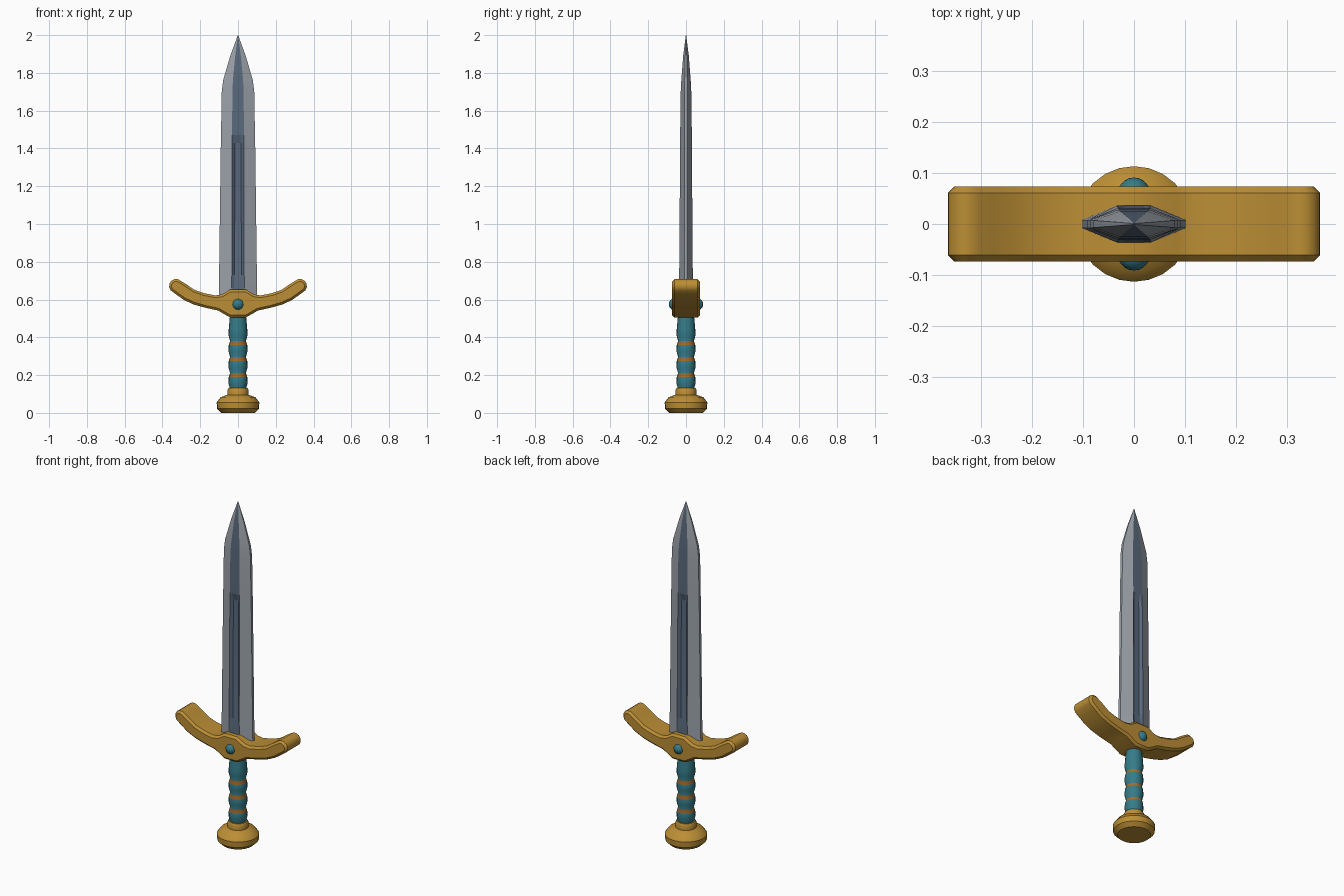
import bpy, bmesh, math
from mathutils import Matrix

cube = bpy.data.objects.get("Cube")
if cube:
    bpy.data.objects.remove(cube, do_unlink=True)


def material(name, rgb):
    m = bpy.data.materials.new(name)
    m.use_nodes = True
    m.diffuse_color = (*rgb, 1)
    m.node_tree.nodes["Principled BSDF"].inputs["Base Color"].default_value = (*rgb, 1)
    return m


gold = material("gold", (0.50, 0.27, 0.035))
teal = material("teal", (0.035, 0.20, 0.25))
copper = material("copper", (0.36, 0.15, 0.03))
steel = material("steel", (0.33, 0.36, 0.40))
dark_steel = material("dark steel", (0.10, 0.14, 0.20))


def finish(name, bm, mats, angle=35):
    bmesh.ops.recalc_face_normals(bm, faces=bm.faces)
    mesh = bpy.data.meshes.new(name)
    bm.to_mesh(mesh)
    bm.free()
    for m in mats:
        mesh.materials.append(m)
    mesh.shade_smooth()
    mesh.set_sharp_from_angle(angle=math.radians(angle))
    ob = bpy.data.objects.new(name, mesh)
    bpy.context.collection.objects.link(ob)
    return ob


def loft(bm, rings, pick=lambda level, side: 0):
    """Skin a stack of closed rings and cap both ends."""
    loops = [[bm.verts.new(p) for p in ring] for ring in rings]
    n = len(loops[0])
    for k, (a, b) in enumerate(zip(loops, loops[1:])):
        for i in range(n):
            j = (i + 1) % n
            face = bm.faces.new((a[i], a[j], b[j], b[i]))
            face.material_index = pick(k, i)
    bm.faces.new(loops[0])
    bm.faces.new(loops[-1])


def lathe(name, profile, mats, sides=24, pick=lambda level, side: 0):
    bm = bmesh.new()
    turn = [2 * math.pi * i / sides for i in range(sides)]
    loft(bm, [[(r * math.cos(t), r * math.sin(t), z) for t in turn]
              for r, z in profile], pick)
    return finish(name, bm, mats)


# Pommel with collar
lathe("pommel", [(0.088, 0), (0.111, 0.022), (0.113, 0.055), (0.092, 0.083),
                 (0.056, 0.096), (0.056, 0.122), (0.05, 0.132)], [gold])

# Grip: swelling sections, each closed by a thin band
grip_profile, band_levels = [(0.042, 0.125)], set()
for i in range(4):
    z = 0.19 + 0.085 * i
    grip_profile += [(0.050, z - 0.035), (0.049, z)]
    if i < 3:
        band_levels.add(len(grip_profile) - 1)
        grip_profile += [(0.042, z + 0.02)]
grip_profile += [(0.042, 0.52)]
lathe("grip", grip_profile, [teal, copper], 20,
      lambda level, side: int(level in band_levels))

# Crossguard: mirrored outline, extruded and bevelled
half = [(0.042, 0.505), (0.106, 0.542), (0.175, 0.557), (0.235, 0.574),
        (0.285, 0.597), (0.325, 0.625)]
for k in range(7):
    a = math.radians(-40 + 29 * k)
    half.append((0.328 + 0.037 * math.cos(a), 0.672 + 0.037 * math.sin(a)))
half += [(0.275, 0.682), (0.23, 0.651), (0.18, 0.634), (0.12, 0.622),
         (0.085, 0.627), (0.042, 0.653)]
outline = half + [(-x, z) for x, z in reversed(half)]
bm = bmesh.new()
loft(bm, [[(x, y, z) for x, z in outline] for y in (-0.073, 0.073)])
guard = finish("crossguard", bm, [gold])
bevel = guard.modifiers.new("rim", "BEVEL")
bevel.width = 0.012
bevel.segments = 1
bevel.limit_method = "ANGLE"
bevel.angle_limit = math.radians(65)

# Gems on both faces of the guard
for side, name in ((-1, "front_gem"), (1, "back_gem")):
    bm = bmesh.new()
    bmesh.ops.create_uvsphere(
        bm, u_segments=16, v_segments=10, radius=0.032,
        matrix=Matrix.Translation((0, side * 0.059, 0.575)) @ Matrix.Rotation(math.pi / 2, 4, "X"))
    finish(name, bm, [teal], 60)

# Blade stations: height, half width, edge, ridge x, ridge y, fuller x, fuller y
stations = [(0.60, 0.102, 0.008, 0.034, 0.036, 0.020, 0.036),
            (0.66, 0.101, 0.008, 0.034, 0.036, 0.020, 0.036),
            (0.73, 0.100, 0.008, 0.033, 0.036, 0.018, 0.022),
            (1.43, 0.091, 0.008, 0.031, 0.031, 0.016, 0.020),
            (1.47, 0.090, 0.008, 0.031, 0.031, 0.016, 0.031),
            (1.70, 0.086, 0.008, 0.030, 0.028, 0.014, 0.028),
            (1.76, 0.079, 0.007, 0.027, 0.025, 0.012, 0.025),
            (1.89, 0.041, 0.004, 0.015, 0.015, 0.007, 0.015),
            (2.00, 0.001, 0.001, 0.0006, 0.001, 0.0003, 0.001)]


def blade_ring(z, w, e, rx, ry, fx, fy):
    face = [(w, e), (rx, ry), (fx, fy), (-fx, fy), (-rx, ry), (-w, e)]
    return [(x, y, z) for x, y in face] + [(-x, -y, z) for x, y in face]


bm = bmesh.new()
loft(bm, [blade_ring(*s) for s in stations],
     lambda level, side: int(side % 6 in (1, 2, 3)))
finish("blade", bm, [steel, dark_steel], 12)
